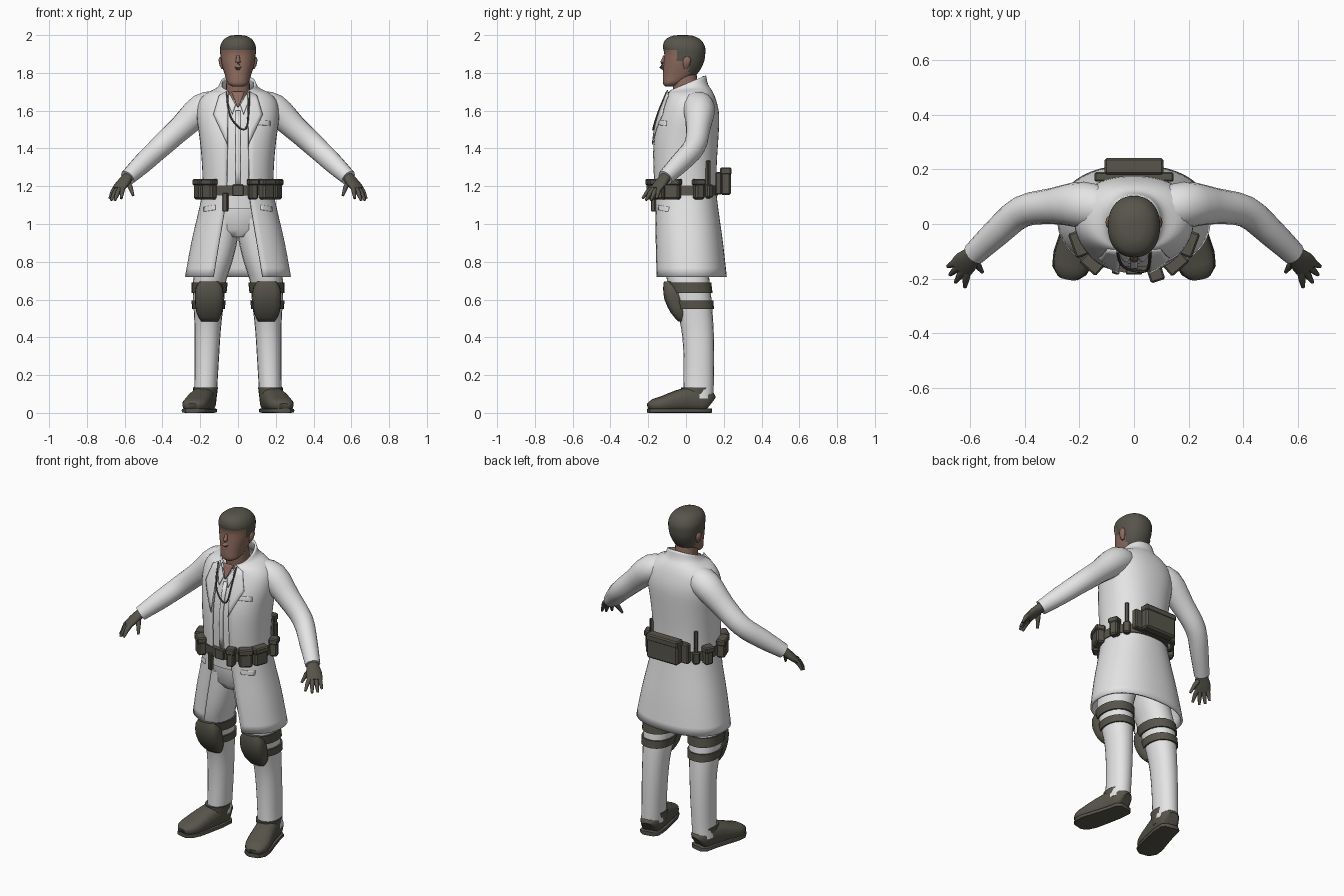
import bpy, bmesh, math
from mathutils import Vector, Matrix

if "Cube" in bpy.data.objects:
    bpy.data.objects.remove(bpy.data.objects["Cube"])


def material(name, rgb):
    m = bpy.data.materials.new(name)
    m.diffuse_color = (*rgb, 1)
    m.use_nodes = True
    m.node_tree.nodes["Principled BSDF"].inputs["Base Color"].default_value = m.diffuse_color
    return m


WHITE = material("white cloth", (0.78, 0.78, 0.78))
DARK = material("dark olive gear", (0.095, 0.09, 0.07))
SKIN = material("skin", (0.27, 0.15, 0.115))


def finish(name, bm, mat, mirror=False, solid=0, angle=50):
    bmesh.ops.recalc_face_normals(bm, faces=bm.faces)
    me = bpy.data.meshes.new(name)
    bm.to_mesh(me)
    bm.free()
    ob = bpy.data.objects.new(name, me)
    bpy.context.collection.objects.link(ob)
    me.materials.append(mat)
    if solid:
        ob.modifiers.new("thickness", 'SOLIDIFY').thickness = solid
        ob.modifiers["thickness"].offset = 0
    if mirror:
        ob.modifiers.new("mirror", 'MIRROR').use_mirror_merge = False
    bpy.context.view_layer.objects.active = ob
    ob.select_set(True)
    bpy.ops.object.shade_smooth_by_angle(angle=math.radians(angle))
    ob.select_set(False)
    return ob


def smooth(rows, k=3):
    """Catmull-Rom interpolation between rows of numbers."""
    out = []
    for i in range(len(rows) - 1):
        a, b, c, d = rows[max(i - 1, 0)], rows[i], rows[i + 1], rows[min(i + 2, len(rows) - 1)]
        for j in range(k):
            t = j / k
            out.append(tuple(q + 0.5 * t * (r - p + t * (2 * p - 5 * q + 4 * r - s + t * (3 * (q - r) + s - p)))
                             for p, q, r, s in zip(a, b, c, d)))
    return out + [tuple(rows[-1])]


def unit(t, p):
    c, s = math.cos(t), math.sin(t)
    return math.copysign(abs(c) ** (2 / p), c), math.copysign(abs(s) ** (2 / p), s)


def loft(name, rings, mat, closed=True, cap=True, **kw):
    bm = bmesh.new()
    vs = [[bm.verts.new(v) for v in r] for r in rings]
    n = len(vs[0])
    for a, b in zip(vs, vs[1:]):
        for i in range(n if closed else n - 1):
            j = (i + 1) % n
            bm.faces.new((a[i], a[j], b[j], b[i]))
    if cap and closed:
        bm.faces.new(vs[0])
        bm.faces.new(vs[-1])
    return finish(name, bm, mat, **kw)


def stack(name, rows, mat, n=20, p=2.2, **kw):
    """Horizontal sections: z, cx, cy, rx, ry."""
    rings = []
    for z, cx, cy, rx, ry in rows:
        us = [unit(2 * math.pi * i / n, p) for i in range(n)]
        rings.append([(cx + rx * u, cy + ry * v, z) for u, v in us])
    return loft(name, rings, mat, **kw)


def tube(name, rows, mat, n=14, p=2, **kw):
    """Sections across a path: x, y, z, side radius, upper radius."""
    pts = [Vector(r[:3]) for r in rows]
    rings = []
    for i, r in enumerate(rows):
        d = (pts[min(i + 1, len(pts) - 1)] - pts[max(i - 1, 0)]).normalized()
        u = d.cross(Vector((0, 0, 1))).normalized()
        v = u.cross(d)
        cs = [unit(2 * math.pi * k / n, p) for k in range(n)]
        rings.append([pts[i] + u * r[3] * a + v * r[4] * b for a, b in cs])
    return loft(name, rings, mat, **kw)


def at(rows, z):
    """Row interpolated at height z; rows rise in z."""
    for a, b in zip(rows, rows[1:]):
        if a[0] <= z <= b[0]:
            t = (z - a[0]) / (b[0] - a[0])
            return tuple(p + (q - p) * t for p, q in zip(a, b))
    return rows[-1]


# Coat sections: z, front y, back y, half width, front gap
P = 2.3
COAT = smooth([(0.72, -.165, .21, .275, .13), (0.9, -.165, .19, .242, .10), (1.08, -.162, .165, .2, .07),
               (1.18, -.165, .155, .182, .06), (1.32, -.172, .157, .185, .057), (1.45, -.168, .165, .197, .055),
               (1.57, -.14, .17, .212, .055), (1.65, -.11, .155, .2, .05), (1.7, -.092, .135, .15, .048),
               (1.735, -.092, .112, .106, .046), (1.785, -.09, .1, .088, .05)])


def coat_ring(row):
    z, yf, yb, hw, gap = row
    t0 = math.acos((gap / hw) ** (P / 2))
    ring = []
    for i in range(41):
        u, v = unit(-t0 + (math.pi + 2 * t0) * i / 40, P)
        drop = max(0, z - 1.69) * (0.5 - 0.5 * v) * 0.9
        ring.append((u * hw, (yf + yb) / 2 + v * (yb - yf) / 2, z - drop))
    return ring


def hull(rows, off):
    return [(z, 0, (f + b) / 2, hw + off, (b - f) / 2 + off) for z, f, b, hw, g in rows]


def front_y(x, z):
    _, f, b, hw, _ = at(COAT, z)
    k = max(0, 1 - min(1, abs(x) / hw) ** P) ** (1 / P)
    return (f + b) / 2 - k * (b - f) / 2


loft("lab_coat", [coat_ring(r) for r in COAT], WHITE, closed=False, solid=.012)
stack("shirt", hull([at(COAT, z) for z in (1.08, 1.18, 1.3, 1.4, 1.5, 1.57, 1.62, 1.66)], -.014), WHITE, n=32, p=P)


def patch(name, corners, mat, off=.01, mirror=True, solid=.006):
    """Thin plate laid on the chest, from four x,z corners."""
    bm = bmesh.new()
    a, b, c, d = [Vector(q) for q in corners]
    g = []
    for i in range(6):
        row = []
        for j in range(6):
            q = a.lerp(b, i / 5).lerp(d.lerp(c, i / 5), j / 5)
            row.append(bm.verts.new((q.x, front_y(q.x, q.y) - off, q.y)))
        g.append(row)
    for i in range(5):
        for j in range(5):
            bm.faces.new((g[i][j], g[i + 1][j], g[i + 1][j + 1], g[i][j + 1]))
    return finish(name, bm, mat, mirror=mirror, solid=solid)


patch("lapel", [(.05, 1.71), (.1, 1.68), (.13, 1.58), (.056, 1.42)], WHITE, .012)
patch("shirt_collar", [(.012, 1.63), (.045, 1.69), (.06, 1.66), (.03, 1.58)], WHITE, .004)
patch("breast_pocket_flap", [(.1, 1.55), (.17, 1.545), (.17, 1.52), (.1, 1.525)], WHITE, .008, False)
patch("shirt_placket", [(-.012, 1.6), (.012, 1.6), (.012, 1.2), (-.012, 1.2)], WHITE, -.01, False)
patch("hip_pocket_flap", [(.12, 1.1), (.18, 1.09), (.18, 1.065), (.12, 1.075)], WHITE, .007)
patch("throat", [(-.035, 1.7), (.035, 1.7), (.004, 1.62), (-.004, 1.62)], SKIN, .002, False)

# Cord hanging around the neck
cord = [(x, front_y(x, z) - .016, z, .005, .005) for x, z in
        ((-.06, 1.7), (-.052, 1.62), (-.035, 1.56), (0.0, 1.515), (.03, 1.5), (.048, 1.52), (.056, 1.6), (.06, 1.7))]
tube("neck_cord", smooth(cord, 4), DARK, n=6)

# Sleeves
tube("sleeve", smooth([(.1, .05, 1.635, .075, .07), (.19, .07, 1.61, .085, .082), (.3, .065, 1.51, .066, .067),
                       (.41, .045, 1.41, .058, .06), (.5, -.03, 1.325, .052, .055), (.585, -.11, 1.245, .043, .042)], 3),
     WHITE, mirror=True)

# Gloved hands with spread fingers
tube("glove", smooth([(.565, -.09, 1.265, .034, .03), (.59, -.115, 1.24, .035, .026), (.615, -.14, 1.21, .045, .022),
                      (.636, -.163, 1.182, .043, .016)], 2), DARK, mirror=True)
for base, tip in (((.61, -.175, 1.19), (.618, -.23, 1.135)), ((.622, -.168, 1.19), (.652, -.212, 1.125)),
                  ((.635, -.152, 1.19), (.672, -.185, 1.125)), ((.645, -.138, 1.195), (.68, -.155, 1.135)),
                  ((.585, -.13, 1.225), (.555, -.175, 1.15))):
    m = [(p + q) / 2 for p, q in zip(base, tip)]
    m[2] += .008
    tube("finger", [(*base, .014, .014), (*m, .013, .013), (*tip, .007, .007)], DARK, n=8, mirror=True)

# Neck and head; hair coloured by height and depth
stack("neck", [(1.6, 0, .01, .07, .07), (1.7, 0, 0, .064, .068), (1.8, 0, -.01, .06, .065)], SKIN)
HEAD = smooth([(1.728, -.11, -.06, .03), (1.745, -.122, -.02, .054), (1.79, -.122, .055, .07), (1.85, -.118, .092, .087),
               (1.9, -.115, .102, .094), (1.94, -.122, .1, .094), (1.975, -.11, .078, .077), (1.995, -.075, .04, .045),
               (2.0, -.04, .005, .012)], 4)
head = stack("head", [(z, 0, (f + b) / 2, hw, (b - f) / 2) for z, f, b, hw in HEAD], SKIN, n=36)
head.data.materials.append(DARK)
for f in head.data.polygons:
    c = f.center
    if c.z > 1.925 or (c.z > 1.79 and c.y > .015) or (c.z > 1.86 and c.y > -.05):
        f.material_index = 1
tube("nose", [(0, -.112, 1.89, .008, .008), (0, -.125, 1.855, .013, .012), (0, -.128, 1.832, .018, .014),
              (0, -.115, 1.822, .012, .01)], SKIN, n=8)
stack("ear", [(1.82, .08, 0, .006, .008), (1.84, .086, .002, .012, .018), (1.87, .092, .006, .012, .022),
              (1.885, .09, .006, .006, .012)], SKIN, n=10, mirror=True)

# Trousers
LEG = smooth([(.075, .175, .065, .062, .08), (.15, .17, .067, .061, .08), (.3, .165, .068, .065, .081),
              (.45, .16, .06, .07, .086), (.6, .155, .035, .082, .1), (.7, .15, .012, .088, .112),
              (.8, .125, .002, .095, .115), (.92, .1, 0, .098, .118), (1.03, .085, 0, .09, .12)], 3)
stack("trouser_leg", LEG, WHITE, mirror=True)
stack("trouser_hips", [(.93, 0, 0, .1, .09), (.97, 0, 0, .16, .118), (1.08, 0, 0, .17, .13), (1.2, 0, 0, .16, .13)], WHITE)

# Knee pads and straps
stack("knee_pad", smooth([(.485, .15, -.02, .045, .022), (.53, .152, -.038, .068, .043), (.6, .152, -.064, .076, .05),
                          (.66, .152, -.076, .072, .045), (.695, .152, -.085, .05, .032)], 2), DARK, p=3, mirror=True)
for lo, hi in ((.635, .69), (.55, .595)):
    stack("knee_strap", [(z, r[1], r[2], r[3] + .009, r[4] + .009) for z in (lo, hi) for r in [at(LEG, z)]],
          DARK, mirror=True)

# Boots turned outward
BOOT = [(.166, .13, .055, .035, .04), (.17, .11, .065, .056, .06), (.18, .04, .072, .062, .068),
        (.2, -.04, .063, .066, .058), (.222, -.12, .047, .07, .042), (.236, -.17, .04, .06, .033),
        (.242, -.198, .032, .032, .018)]
tube("boot", smooth(BOOT, 2), DARK, n=18, p=2.6, mirror=True)
tube("boot_sole", [(x, y, .012, w + .005, .012) for x, y, z, w, h in BOOT], DARK, n=12, p=5, mirror=True)
stack("boot_cuff", [(.05, .175, .05, .058, .07), (.135, .172, .055, .066, .082)], DARK, mirror=True)

# Belt and gear
stack("belt", hull([at(COAT, 1.15), at(COAT, 1.205)], .012), DARK, n=40, p=P)


def pouch(name, deg, w, d, h, z, out=0.0):
    """Bevelled box standing on the belt at an angle; -90 is the front."""
    _, f, b, hw, _ = at(COAT, 1.18)
    t = math.radians(deg)
    u, v = unit(t, P)
    nrm = Vector((math.cos(t) / hw, math.sin(t) / ((b - f) / 2))).normalized()
    pos = Vector((u * hw, (f + b) / 2 + v * (b - f) / 2)) + nrm * (d / 2 + out)
    bm = bmesh.new()
    bmesh.ops.create_cube(bm, size=1)
    bmesh.ops.scale(bm, vec=(d, w, h), verts=bm.verts)
    bmesh.ops.bevel(bm, geom=bm.edges[:], offset=min(w, d, h) * .18, segments=1, affect='EDGES')
    bmesh.ops.transform(bm, verts=bm.verts, matrix=Matrix.Translation((pos.x, pos.y, z)) @
                        Matrix.Rotation(math.atan2(nrm.y, nrm.x), 4, 'Z'))
    return finish(name, bm, DARK, angle=30)


pouch("buckle", -90, .06, .02, .06, 1.178)
for deg, w in ((-70, .045), (-45, .075), (-18, .085), (20, .05), (198, .085), (225, .07), (160, .05)):
    pouch("belt_pouch", deg, w, .05, .1, 1.18)
    pouch("pouch_flap", deg, w + .01, .055, .035, 1.222)
pouch("key_holder", -107, .028, .025, .1, 1.115)
pouch("back_pack_base", 90, .29, .035, .12, 1.215)
pouch("back_pack", 90, .21, .055, .145, 1.225, .028)
pouch("back_pack_lid", 90, .215, .06, .04, 1.28, .026)
for deg in (42, 138):
    pouch("baton", deg, .022, .024, .2, 1.235)
    pouch("baton_holder", deg, .04, .035, .07, 1.175)
